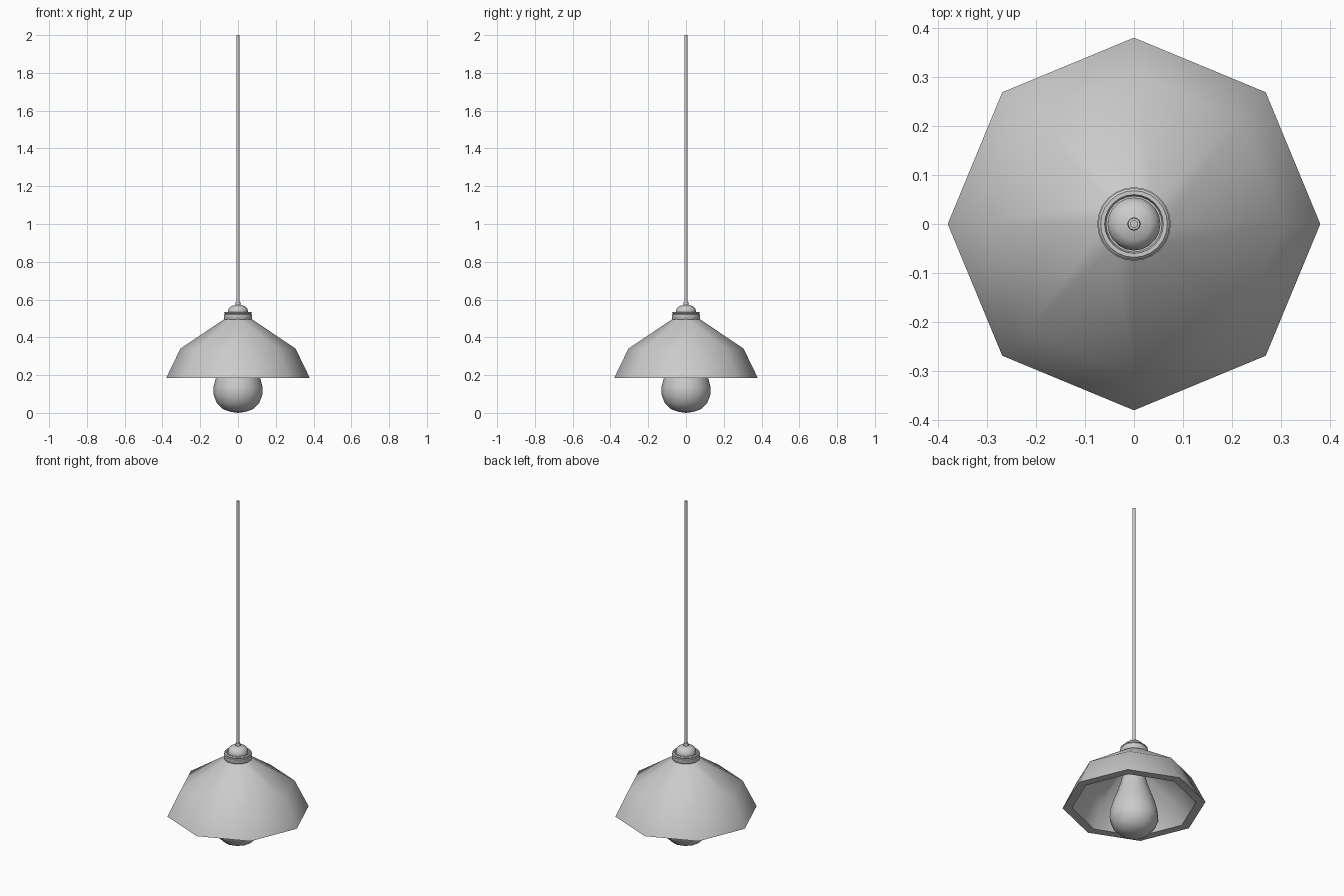
import bpy, bmesh, math

if "Cube" in bpy.data.objects:
    bpy.data.objects.remove(bpy.data.objects["Cube"])


def lathe(name, profile, sides, angle=35, closed=False):
    """Spin (radius, z) points round the z axis."""
    bm = bmesh.new()
    rings = []
    for r, z in profile:
        if r == 0:
            rings.append([bm.verts.new((0, 0, z))] * sides)
        else:
            rings.append([bm.verts.new((r * math.cos(2 * math.pi * i / sides),
                                        r * math.sin(2 * math.pi * i / sides), z))
                          for i in range(sides)])
    pairs = list(zip(rings, rings[1:]))
    if closed:
        pairs.append((rings[-1], rings[0]))
    for a, b in pairs:
        for i in range(sides):
            j = (i + 1) % sides
            bm.faces.new(dict.fromkeys((a[i], a[j], b[j], b[i])))
    bmesh.ops.recalc_face_normals(bm, faces=bm.faces)
    mesh = bpy.data.meshes.new(name)
    bm.to_mesh(mesh)
    bm.free()
    ob = bpy.data.objects.new(name, mesh)
    bpy.context.collection.objects.link(ob)
    bpy.ops.object.select_all(action='DESELECT')
    ob.select_set(True)
    bpy.context.view_layer.objects.active = ob
    bpy.ops.object.shade_smooth_by_angle(angle=math.radians(angle))
    return ob


# Thick eight-sided shade, outside then inside
lathe("lamp_shade", [(0.06, 0.505), (0.305, 0.34), (0.38, 0.185),
                     (0.33, 0.185), (0.27, 0.31), (0.06, 0.45)], 8, 46, True)

# Collar gripping the top of the shade, with a groove near its upper edge
lathe("collar", [(0.05, 0.495), (0.072, 0.495), (0.075, 0.5), (0.075, 0.52),
                 (0.07, 0.523), (0.07, 0.527), (0.073, 0.53), (0.068, 0.535),
                 (0.06, 0.535), (0.057, 0.525), (0.05, 0.525)], 24, closed=True)

# Domed cap with a small nipple for the cord
lathe("cap", [(0, 0.47), (0.052, 0.47), (0.054, 0.54), (0.047, 0.556),
              (0.034, 0.566), (0.013, 0.571), (0.012, 0.586), (0, 0.588)], 20)

# Hanging cord
lathe("cord", [(0, 0.57), (0.008, 0.57), (0.008, 2.0), (0, 2.0)], 10, 40)

# Pear-shaped bulb and its socket
lathe("bulb", [(0, 0), (0.04, 0.006), (0.08, 0.02), (0.112, 0.052),
               (0.131, 0.1), (0.129, 0.14), (0.116, 0.19), (0.094, 0.25),
               (0.073, 0.31), (0.062, 0.36), (0.056, 0.41), (0, 0.41)], 12, 50)
lathe("socket", [(0, 0.4), (0.058, 0.4), (0.058, 0.5), (0, 0.5)], 16)
